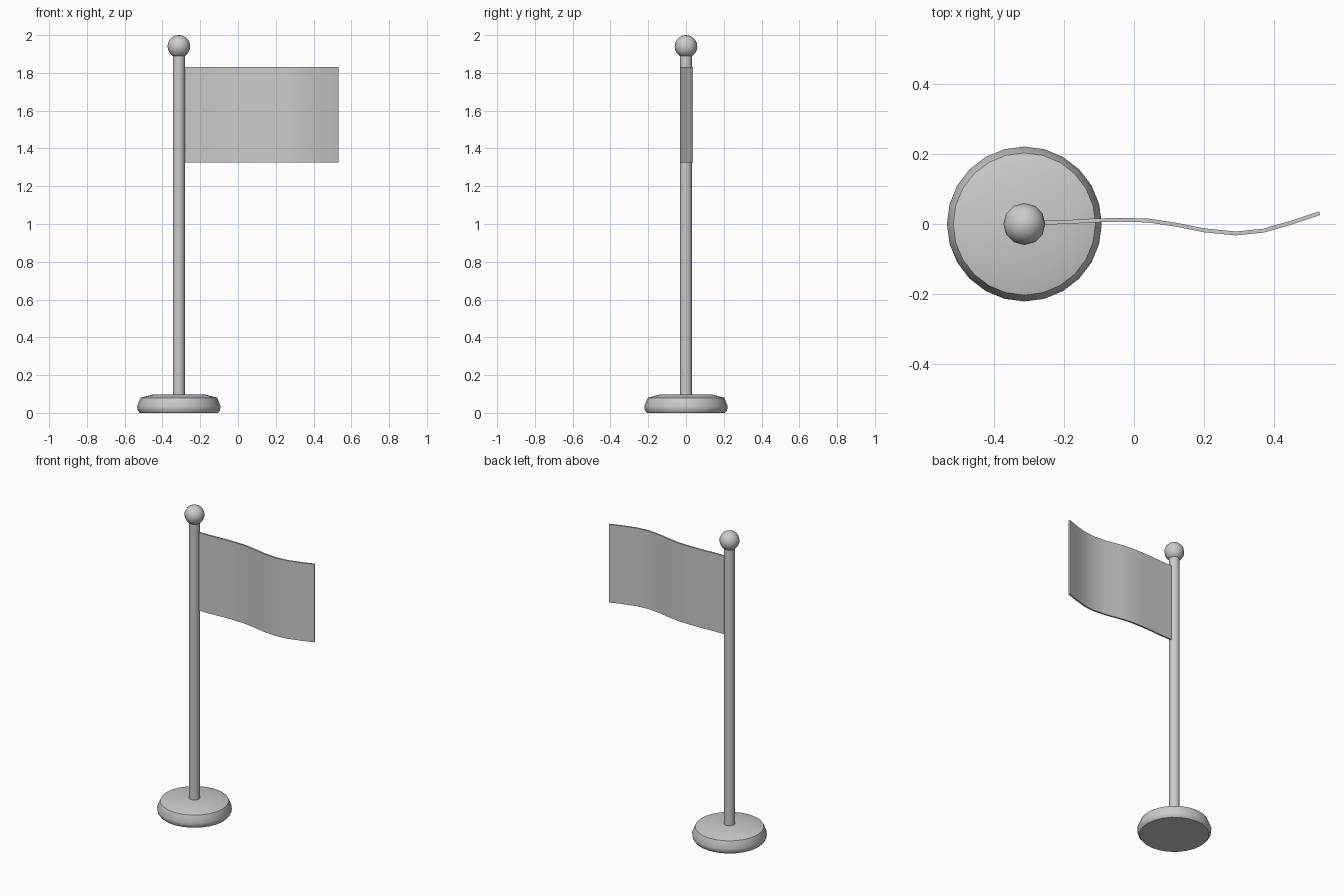
import bpy, bmesh, math
from mathutils import Matrix

cube = bpy.data.objects.get("Cube")
if cube:
    bpy.data.objects.remove(cube, do_unlink=True)

POLE_X = -0.313

grey = bpy.data.materials.new("plain grey")
grey.use_nodes = True
colour = (0.6, 0.6, 0.6, 1)
grey.diffuse_color = colour
grey.node_tree.nodes["Principled BSDF"].inputs["Base Color"].default_value = colour


def finish(name, bm, angle=40):
    bmesh.ops.recalc_face_normals(bm, faces=bm.faces)
    mesh = bpy.data.meshes.new(name)
    bm.to_mesh(mesh)
    bm.free()
    mesh.materials.append(grey)
    obj = bpy.data.objects.new(name, mesh)
    bpy.context.collection.objects.link(obj)
    bpy.ops.object.select_all(action="DESELECT")
    obj.select_set(True)
    bpy.context.view_layer.objects.active = obj
    bpy.ops.object.shade_smooth_by_angle(angle=math.radians(angle))
    return obj


def lathe(name, profile, sides, angle=40):
    """Solid of revolution around the pole; profile is (radius, z) pairs."""
    bm = bmesh.new()
    verts = [bm.verts.new((r, 0, z)) for r, z in profile]
    edges = [bm.edges.new(pair) for pair in zip(verts, verts[1:])]
    bmesh.ops.spin(bm, geom=verts + edges, cent=(0, 0, 0), axis=(0, 0, 1),
                   angle=math.tau, steps=sides, use_duplicate=False)
    bmesh.ops.remove_doubles(bm, verts=bm.verts, dist=0.0005)
    bmesh.ops.translate(bm, verts=bm.verts, vec=(POLE_X, 0, 0))
    return finish(name, bm, angle)


# Round foot with a bulging rim and slightly domed top
lathe("base", [(0, 0), (0.207, 0), (0.217, 0.012), (0.221, 0.035),
               (0.203, 0.08), (0.14, 0.097), (0, 0.099)], 24)

# Pole
lathe("pole", [(0, 0.08), (0.032, 0.08), (0.032, 1.9), (0, 1.9)], 16)

# Ball on top of the pole
bm = bmesh.new()
bmesh.ops.create_uvsphere(bm, u_segments=12, v_segments=10, radius=0.06,
                          matrix=Matrix.Translation((POLE_X, 0, 1.94)))
finish("finial_ball", bm, 60)

# Waving flag: a path swept upwards and given thickness
path = [(-0.29, 0.004), (-0.2, 0.005), (-0.12, 0.01), (-0.04, 0.012),
        (0.04, 0.01), (0.12, -0.002), (0.2, -0.018), (0.29, -0.027),
        (0.37, -0.019), (0.45, 0.004), (0.53, 0.031)]
bm = bmesh.new()
rows = [[bm.verts.new((x, y, z)) for x, y in path] for z in (1.325, 1.832)]
for i in range(len(path) - 1):
    bm.faces.new((rows[0][i], rows[0][i + 1], rows[1][i + 1], rows[1][i]))
flag = finish("flag", bm)
solid = flag.modifiers.new("thickness", "SOLIDIFY")
solid.thickness = 0.011
solid.offset = 0
bpy.ops.object.modifier_apply(modifier=solid.name)
bpy.ops.object.shade_smooth_by_angle(angle=math.radians(40))
